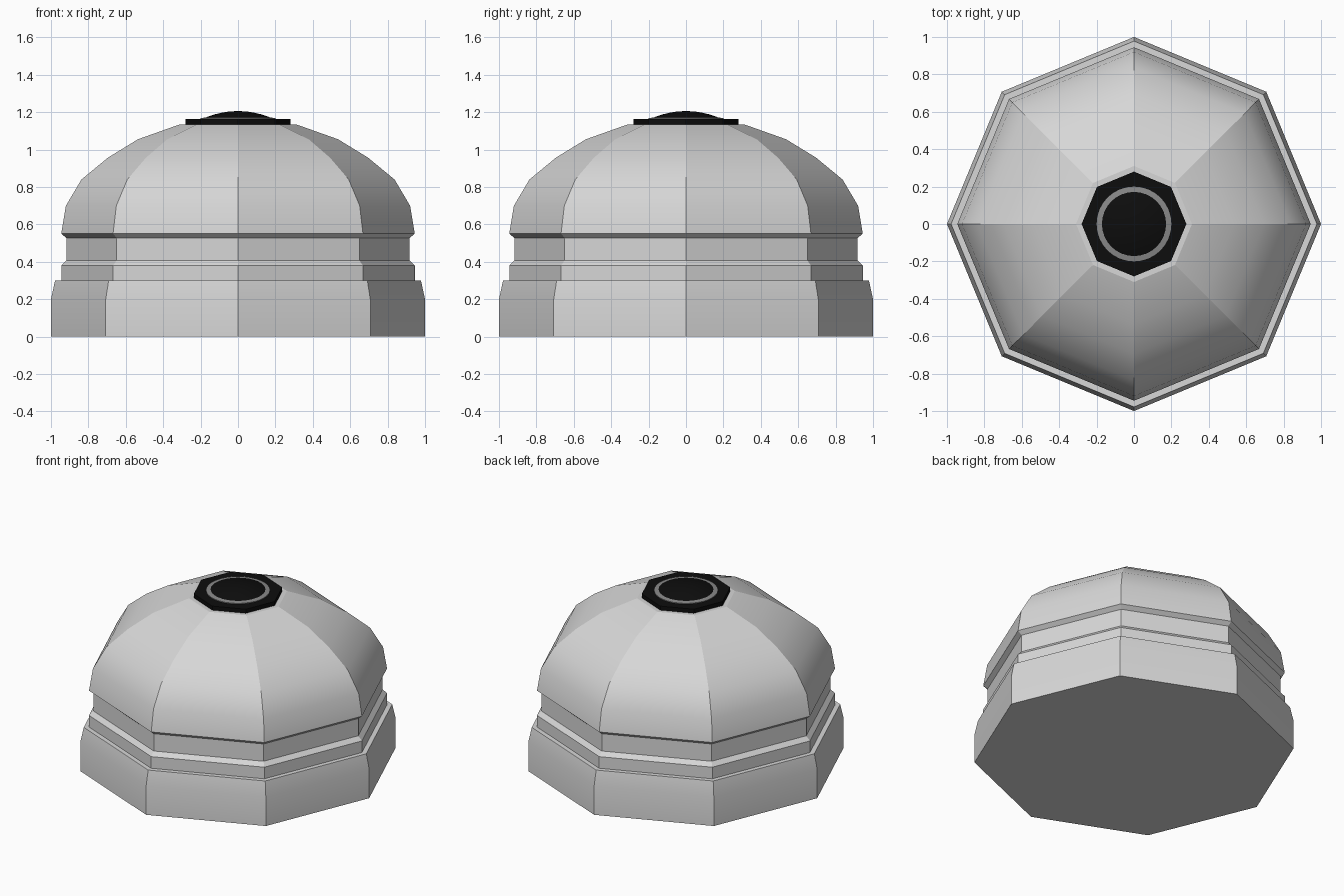
import bpy, bmesh, math

if "Cube" in bpy.data.objects:
    bpy.data.objects.remove(bpy.data.objects["Cube"])


def material(name, value):
    m = bpy.data.materials.new(name)
    m.diffuse_color = (value, value, value, 1)
    m.use_nodes = True
    m.node_tree.nodes["Principled BSDF"].inputs["Base Color"].default_value = m.diffuse_color
    return m


LIGHT = material("light_grey", 0.68)
RING = material("mid_grey", 0.25)
BLACK = material("black", 0.004)


def lathe(name, profile, sides, mat, soft=(), facet=True):
    """Turn a (radius, z) profile; 'soft' rows are smoothed, others stay sharp."""
    bm = bmesh.new()
    rows = []
    for r, z in profile:
        if r == 0:
            rows.append([bm.verts.new((0, 0, z))] * sides)
        else:
            rows.append([bm.verts.new((r * math.cos(2 * math.pi * k / sides),
                                       r * math.sin(2 * math.pi * k / sides), z))
                         for k in range(sides)])
    for a, b in zip(rows, rows[1:]):
        for k in range(sides):
            n = (k + 1) % sides
            quad = list(dict.fromkeys((a[k], a[n], b[n], b[k])))
            bm.faces.new(quad)
    # close flat ends
    if profile[0][0] > 0:
        bm.faces.new(rows[0][::-1])
    if profile[-1][0] > 0:
        bm.faces.new(rows[-1])
    bmesh.ops.recalc_face_normals(bm, faces=bm.faces)
    index = {v: i for i, row in enumerate(rows) for v in row}
    for f in bm.faces:
        f.smooth = True
    for e in bm.edges:
        i, j = (index[v] for v in e.verts)
        e.smooth = (i in soft) if i == j else not facet
    mesh = bpy.data.meshes.new(name)
    bm.to_mesh(mesh)
    bm.free()
    mesh.materials.append(mat)
    ob = bpy.data.objects.new(name, mesh)
    bpy.context.collection.objects.link(ob)
    return ob


# Octagonal body: plinth, stepped collar, overhanging dome
lathe("dome_body", [
    (1.0, 0), (1.0, 0.2), (0.978, 0.3), (0.945, 0.3), (0.945, 0.38),
    (0.917, 0.408), (0.917, 0.527), (0.945, 0.55), (0.92, 0.70),
    (0.837, 0.84), (0.695, 0.957), (0.535, 1.055), (0.31, 1.135)],
    8, LIGHT, soft=(1, 8, 9, 10, 11))

# Octagonal cap plate
lathe("cap_plate", [(0.28, 1.13), (0.28, 1.163)], 8, BLACK)

# Ring around the lens
lathe("lens_ring", [(0.2, 1.158), (0.2, 1.168), (0.172, 1.172)], 32, RING, facet=False)

# Shallow lens
lens = [(0.174 * math.cos(t), 1.171 + 0.035 * (1 - math.cos(t) ** 2))
        for t in (i * math.pi / 12 for i in range(6))]
lathe("lens", [(0.174, 1.16)] + lens + [(0, 1.206)], 32, BLACK,
      soft=range(2, 8), facet=False)
